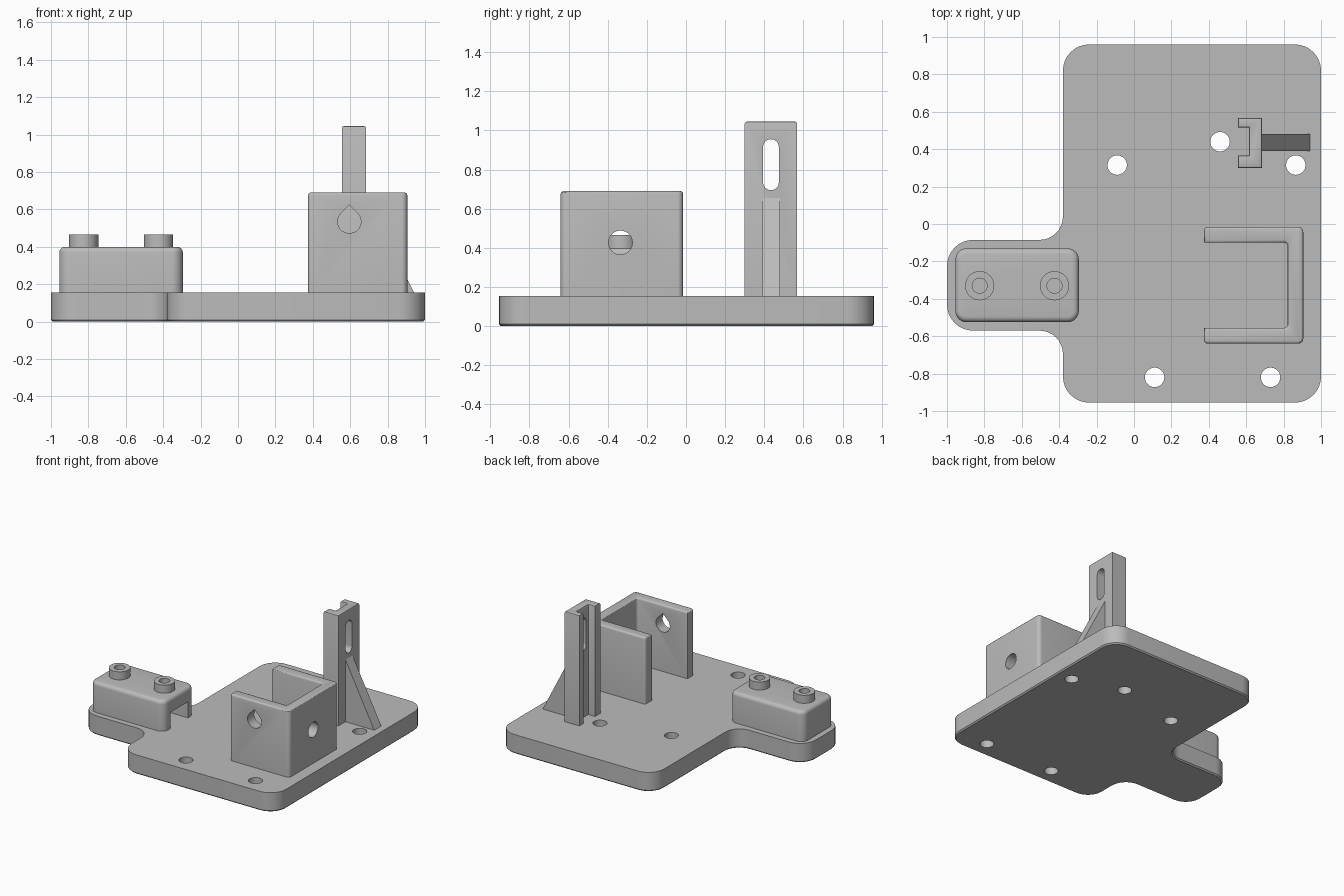
import bpy, bmesh
from math import sin, cos, tan, pi, radians
from mathutils import Vector

if "Cube" in bpy.data.objects:
    bpy.data.objects.remove(bpy.data.objects["Cube"])

grey = bpy.data.materials.new("plain grey")
grey.use_nodes = True
COLOUR = (0.5, 0.5, 0.5, 1)
grey.diffuse_color = COLOUR
grey.node_tree.nodes["Principled BSDF"].inputs["Base Color"].default_value = COLOUR

BASE = 0.155  # top of the plate


def rect(u0, u1, v0, v1):
    return [(u0, v0), (u1, v0), (u1, v1), (u0, v1)]


def circle(u, v, r, n=40):
    return [(u + r * cos(2 * pi * i / n), v + r * sin(2 * pi * i / n)) for i in range(n)]


def teardrop(u, v, r, n=30):
    angles = [radians(135 + 270 * i / n) for i in range(n + 1)]
    return [(u + r * cos(a), v + r * sin(a)) for a in angles] + [(u, v + r * 2 ** 0.5)]


def rounded(points, radii, seg=8):
    """Replace each corner with a tangent arc, convex or concave."""
    if not isinstance(radii, list):
        radii = [radii] * len(points)
    out = []
    for i, r in enumerate(radii):
        p = Vector(points[i])
        if r == 0:
            out.append(p)
            continue
        a = (Vector(points[i - 1]) - p).normalized()
        b = (Vector(points[(i + 1) % len(points)]) - p).normalized()
        half = a.angle(b) / 2
        centre = p + (a + b).normalized() * r / sin(half)
        start = p + a * r / tan(half) - centre
        end = p + b * r / tan(half) - centre
        sweep = start.angle(end)
        for k in range(seg + 1):
            t = k / seg
            out.append(centre + (start * sin((1 - t) * sweep) + end * sin(t * sweep)) / sin(sweep))
    return out


def prism(name, points, axis, low, high, bevel=0, bevel_at=None, seg=3):
    """Extrude a profile along an axis; optionally round one end's rim."""
    place = {"x": lambda u, v, w: (w, u, v),
             "y": lambda u, v, w: (u, w, v),
             "z": lambda u, v, w: (u, v, w)}[axis]
    bm = bmesh.new()
    ends = [[bm.verts.new(place(p[0], p[1], w)) for p in points] for w in (low, high)]
    for ring in ends:
        bm.faces.new(ring)
    n = len(points)
    for i in range(n):
        j = (i + 1) % n
        bm.faces.new((ends[0][i], ends[0][j], ends[1][j], ends[1][i]))
    bmesh.ops.recalc_face_normals(bm, faces=bm.faces[:])
    if bevel:
        rim = set(ends[0] if bevel_at == "low" else ends[1])
        edges = [e for e in bm.edges if all(v in rim for v in e.verts)]
        bmesh.ops.bevel(bm, geom=edges, offset=bevel, segments=seg, profile=0.5, affect="EDGES")
    mesh = bpy.data.meshes.new(name)
    bm.to_mesh(mesh)
    bm.free()
    mesh.materials.append(grey)
    obj = bpy.data.objects.new(name, mesh)
    bpy.context.collection.objects.link(obj)
    return obj


def activate(obj):
    bpy.ops.object.select_all(action="DESELECT")
    obj.select_set(True)
    bpy.context.view_layer.objects.active = obj


def cut(obj, points, axis, low, high):
    cutter = prism("cutter", points, axis, low, high)
    cutter.hide_render = True
    mod = obj.modifiers.new("cut", "BOOLEAN")
    mod.operation, mod.solver, mod.object = "DIFFERENCE", "EXACT", cutter
    activate(obj)
    bpy.ops.object.modifier_apply(modifier=mod.name)
    bpy.data.objects.remove(cutter)


def finish(obj):
    activate(obj)
    bpy.ops.object.shade_smooth_by_angle(angle=radians(30))


# Base plate with side tab and screw holes
outline = [(-0.38, -0.955), (1, -0.955), (1, 0.96), (-0.38, 0.96),
           (-0.38, -0.085), (-1, -0.085), (-1, -0.57), (-0.38, -0.57)]
plate = prism("base_plate", rounded(outline, [0.14] * 4 + [0.125, 0.14, 0.14, 0.125]),
              "z", 0, BASE, 0.01, "low", 1)
for x, y in [(-0.09, 0.315), (0.865, 0.315), (0.46, 0.44), (0.11, -0.82), (0.73, -0.82)]:
    cut(plate, circle(x, y, 0.052), "z", -0.1, 0.3)
finish(plate)

# Housing on the tab, with a cable channel opening inwards
housing = prism("tab_housing", rounded(rect(-0.955, -0.295, -0.525, -0.13), 0.06),
                "z", BASE, 0.4, 0.03, "high", 4)
cut(housing, rect(-0.44, -0.215, 0.1, 0.285), "x", -0.88, -0.2)

# Hollow bosses on top of the housing
for side, x in (("right", -0.825), ("left", -0.425)):
    cut(housing, circle(x, -0.33, 0.04), "z", 0.31, 0.5)
    boss = prism(side + "_boss", circle(x, -0.33, 0.078), "z", 0.395, 0.465)
    cut(boss, circle(x, -0.33, 0.04), "z", 0.3, 0.5)
    finish(boss)
finish(housing)

# U-shaped bracket with a teardrop hole in front and a round hole at the side
profile = [(0.375, -0.64), (0.905, -0.64), (0.905, -0.015), (0.375, -0.015),
           (0.375, -0.1), (0.822, -0.1), (0.822, -0.555), (0.375, -0.555)]
bracket = prism("u_bracket", rounded(profile, [0.02, 0.03, 0.03, 0.02, 0, 0.02, 0.02, 0]),
                "z", BASE, 0.69, 0.014, "high")
cut(bracket, teardrop(0.595, 0.535, 0.062), "y", -0.7, -0.5)
cut(bracket, circle(-0.335, 0.427, 0.061), "x", 0.75, 1)
finish(bracket)

# Channel-section post with a long slot
section = [(0.555, 0.3), (0.685, 0.3), (0.685, 0.567), (0.555, 0.567),
           (0.555, 0.515), (0.615, 0.515), (0.615, 0.367), (0.555, 0.367)]
post = prism("slotted_post", section, "z", BASE, 1.045, 0.01, "high", 2)
cut(post, rounded(rect(0.394, 0.474, 0.695, 0.955), 0.039), "x", 0.5, 0.8)
finish(post)

# Triangular gusset bracing the post
finish(prism("post_gusset", [(0.68, BASE), (0.942, BASE), (0.68, 0.665)], "y", 0.391, 0.481))
